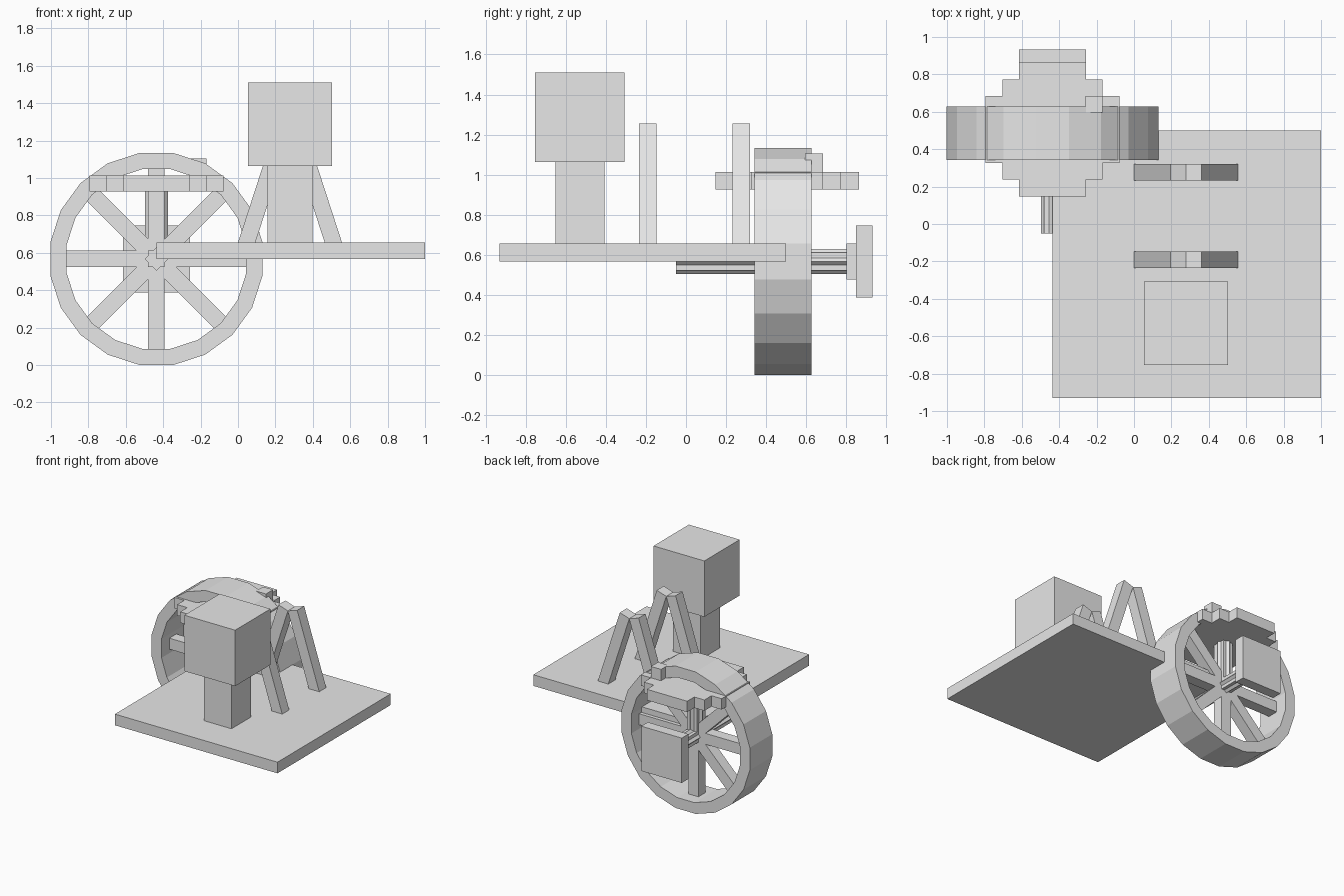
import bpy, bmesh, math
from mathutils import Matrix, Vector

if "Cube" in bpy.data.objects:
    bpy.data.objects.remove(bpy.data.objects["Cube"])

grey = bpy.data.materials.new("plain_grey")
grey.diffuse_color = (0.8, 0.8, 0.8, 1)
grey.use_nodes = True
grey.node_tree.nodes["Principled BSDF"].inputs["Base Color"].default_value = grey.diffuse_color


def finish(name, bm):
    bmesh.ops.recalc_face_normals(bm, faces=bm.faces)
    mesh = bpy.data.meshes.new(name)
    bm.to_mesh(mesh)
    bm.free()
    mesh.materials.append(grey)
    obj = bpy.data.objects.new(name, mesh)
    bpy.context.collection.objects.link(obj)
    return obj


def box(name, center, size, angle=0, axis='Y'):
    bm = bmesh.new()
    mat = (Matrix.Translation(center) @ Matrix.Rotation(angle, 4, axis)
           @ Matrix.Diagonal((*size, 1)))
    bmesh.ops.create_cube(bm, size=1, matrix=mat)
    return finish(name, bm)


def span(name, x, y, z):
    pairs = (x, y, z)
    return box(name, [(a + b) / 2 for a, b in pairs], [b - a for a, b in pairs])


T = 0.088                        # common beam thickness
CX, CY, CZ = -0.436, 0.485, 0.567  # wheel centre

# Platform, pedestal and head block
span("platform", (-0.437, 1.0), (-0.93, 0.50), (0.567, 0.656))
span("pedestal", (0.157, 0.399), (-0.652, -0.408), (0.656, 1.065))
span("head_block", (0.053, 0.502), (-0.753, -0.307), (1.063, 1.51))

# Two A-shaped trestles standing on the platform
lean = math.radians(18)
length = 0.66
for label, y in (("front", -0.191), ("back", 0.276)):
    for side, s in (("left", 1), ("right", -1)):
        d = Vector((math.sin(lean) * s, 0, math.cos(lean)))
        n = Vector((math.cos(lean) * s, 0, -math.sin(lean)))
        outer_top = Vector((0.278 - s * 0.083, y, 1.255))
        box(f"{label}_trestle_leg_{side}", outer_top + n * T / 2 - d * length / 2,
            (T, T, length), s * lean)

# Wheel rim: twenty-sided ring with flat facets
N, Y0, Y1 = 20, 0.343, 0.627
bm = bmesh.new()
rings = []
for i in range(N):
    a = 2 * math.pi * (i + 0.5) / N
    rings.append([bm.verts.new((CX + r * math.cos(a), y, CZ + r * math.sin(a)))
                  for r, y in ((0.574, Y0), (0.574, Y1), (0.486, Y1), (0.486, Y0))])
for i in range(N):
    p, q = rings[i], rings[(i + 1) % N]
    for k in range(4):
        m = (k + 1) % 4
        bm.faces.new((p[k], p[m], q[m], q[k]))
finish("wheel_rim", bm)

# Spokes run right across the wheel
for i in range(4):
    box(f"wheel_spoke_{i + 1}", (CX, CY, CZ), (0.98, T, T), i * math.pi / 4)

# Axle and upright shaft: two crossed square bars each
for i in range(2):
    box(f"axle_bar_{i + 1}", (CX, 0.3775, CZ), (T, 0.855, T), i * math.pi / 4)
    box(f"upright_shaft_bar_{i + 1}", (CX, 0.505, 0.765), (T, T, 0.35),
        i * math.pi / 4, 'Z')

# End cap and plate behind the wheel
span("axle_collar", (CX - 0.09, CX + 0.09), (0.80, 0.853), (CZ - 0.09, CZ + 0.09))
span("back_plate", (CX - 0.179, CX + 0.179), (0.848, 0.932),
     (CZ - 0.179, CZ + 0.179))

# Stepped turntable through the top of the wheel, one outline extruded
bm = bmesh.new()
quarter = [(4, 0), (4, 2), (3, 2), (3, 3), (2, 3), (2, 4)]
outline = quarter[1:]
outline = (outline + [(-x, y) for x, y in reversed(outline)]
           + [(-x, -y) for x, y in outline]
           + [(x, -y) for x, y in reversed(outline)])
u = 0.0893
face = bm.faces.new([bm.verts.new((CX + x * u, 0.505 + y * u, 0.927))
                     for x, y in outline])
ext = bmesh.ops.extrude_face_region(bm, geom=[face])
bmesh.ops.translate(bm, vec=(0, 0, 0.087),
                    verts=[v for v in ext["geom"] if isinstance(v, bmesh.types.BMVert)])
finish("stepped_turntable", bm)

# Crank knob on the turntable
span("turntable_knob", (-0.258, -0.169), (0.595, 0.684), (1.012, 1.105))
